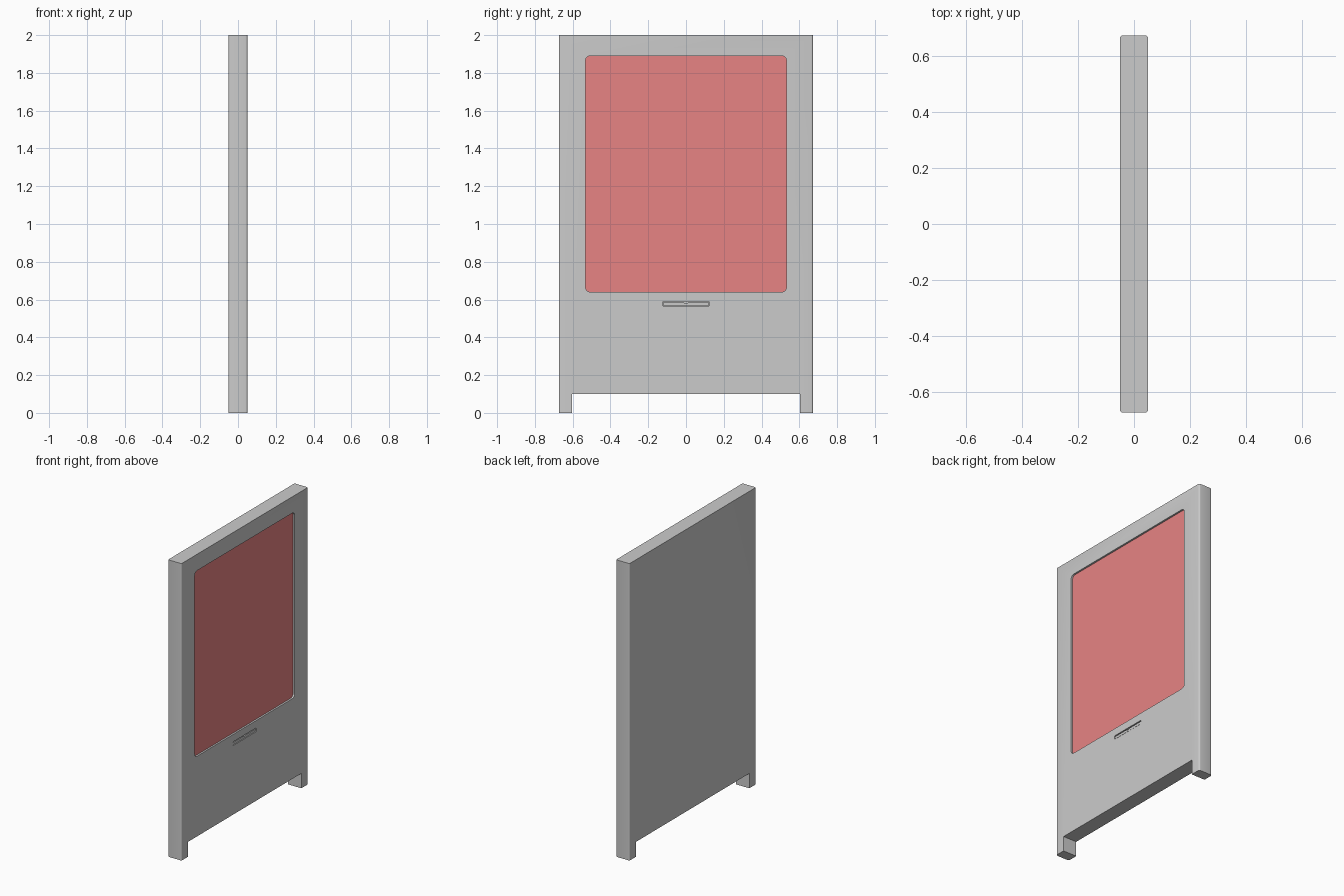
import bpy, bmesh, math

if "Cube" in bpy.data.objects:
    bpy.data.objects.remove(bpy.data.objects["Cube"])

HALF_W, HALF_T, HEIGHT = 0.673, 0.05, 2.0


def prism(name, outline, x0, x1):
    """Extrude a (y, z) outline along x."""
    bm = bmesh.new()
    face = bm.faces.new([bm.verts.new((x0, y, z)) for y, z in outline])
    ext = bmesh.ops.extrude_face_region(bm, geom=[face])
    verts = [v for v in ext["geom"] if isinstance(v, bmesh.types.BMVert)]
    bmesh.ops.translate(bm, verts=verts, vec=(x1 - x0, 0, 0))
    bmesh.ops.recalc_face_normals(bm, faces=bm.faces[:])
    mesh = bpy.data.meshes.new(name)
    bm.to_mesh(mesh)
    bm.free()
    obj = bpy.data.objects.new(name, mesh)
    bpy.context.collection.objects.link(obj)
    return obj


def rounded_rect(y0, y1, z0, z1, r, steps=6):
    pts = []
    for i, (cy, cz) in enumerate([(y1 - r, z1 - r), (y0 + r, z1 - r),
                                  (y0 + r, z0 + r), (y1 - r, z0 + r)]):
        for s in range(steps + 1):
            a = math.pi / 2 * (i + s / steps)
            pts.append((cy + r * math.cos(a), cz + r * math.sin(a)))
    return pts


def cut(target, cutter):
    mod = target.modifiers.new("cut", "BOOLEAN")
    mod.operation, mod.solver, mod.object = "DIFFERENCE", "EXACT", cutter
    bpy.context.view_layer.objects.active = target
    bpy.ops.object.modifier_apply(modifier=mod.name)
    bpy.data.objects.remove(cutter)


def smooth(obj):
    bpy.ops.object.select_all(action="DESELECT")
    obj.select_set(True)
    bpy.context.view_layer.objects.active = obj
    bpy.ops.object.shade_smooth_by_angle(angle=math.radians(35))


# Upright panel with two short feet
half = [(HALF_W, HEIGHT), (HALF_W, 0), (0.603, 0), (0.603, 0.1)]
panel = prism("panel", half + [(-y, z) for y, z in reversed(half)], -HALF_T, HALF_T)

# Softened outer vertical corners
bm = bmesh.new()
bm.from_mesh(panel.data)
corners = [e for e in bm.edges
           if all(abs(abs(v.co.y) - HALF_W) < 1e-4 for v in e.verts)
           and abs(e.verts[0].co.z - e.verts[1].co.z) > 1]
bmesh.ops.bevel(bm, geom=corners, offset=0.01, segments=4, profile=0.5, affect="EDGES")
bm.to_mesh(panel.data)
bm.free()

# Screen recess and slot recess
screen_outline = rounded_rect(-0.532, 0.532, 0.64, 1.89, 0.026)
cut(panel, prism("screen_cutter", screen_outline, 0.035, 0.1))
cut(panel, prism("slot_cutter", rounded_rect(-0.124, 0.124, 0.565, 0.59, 0.006), 0.035, 0.1))
smooth(panel)

# Coloured screen set back in its recess
screen = prism("screen", screen_outline, 0.033, 0.038)
mat = bpy.data.materials.new("screen_red")
mat.diffuse_color = (0.8, 0.23, 0.23, 1)
mat.use_nodes = True
mat.node_tree.nodes["Principled BSDF"].inputs["Base Color"].default_value = mat.diffuse_color
screen.data.materials.append(mat)
smooth(screen)

# Pull bar in the slot with a small finger notch at its middle
bar_half = [(0.122, 0.568), (0.122, 0.584), (0.012, 0.584), (0.006, 0.579)]
bar = prism("slot_bar", bar_half + [(-y, z) for y, z in reversed(bar_half)], 0.033, 0.048)
